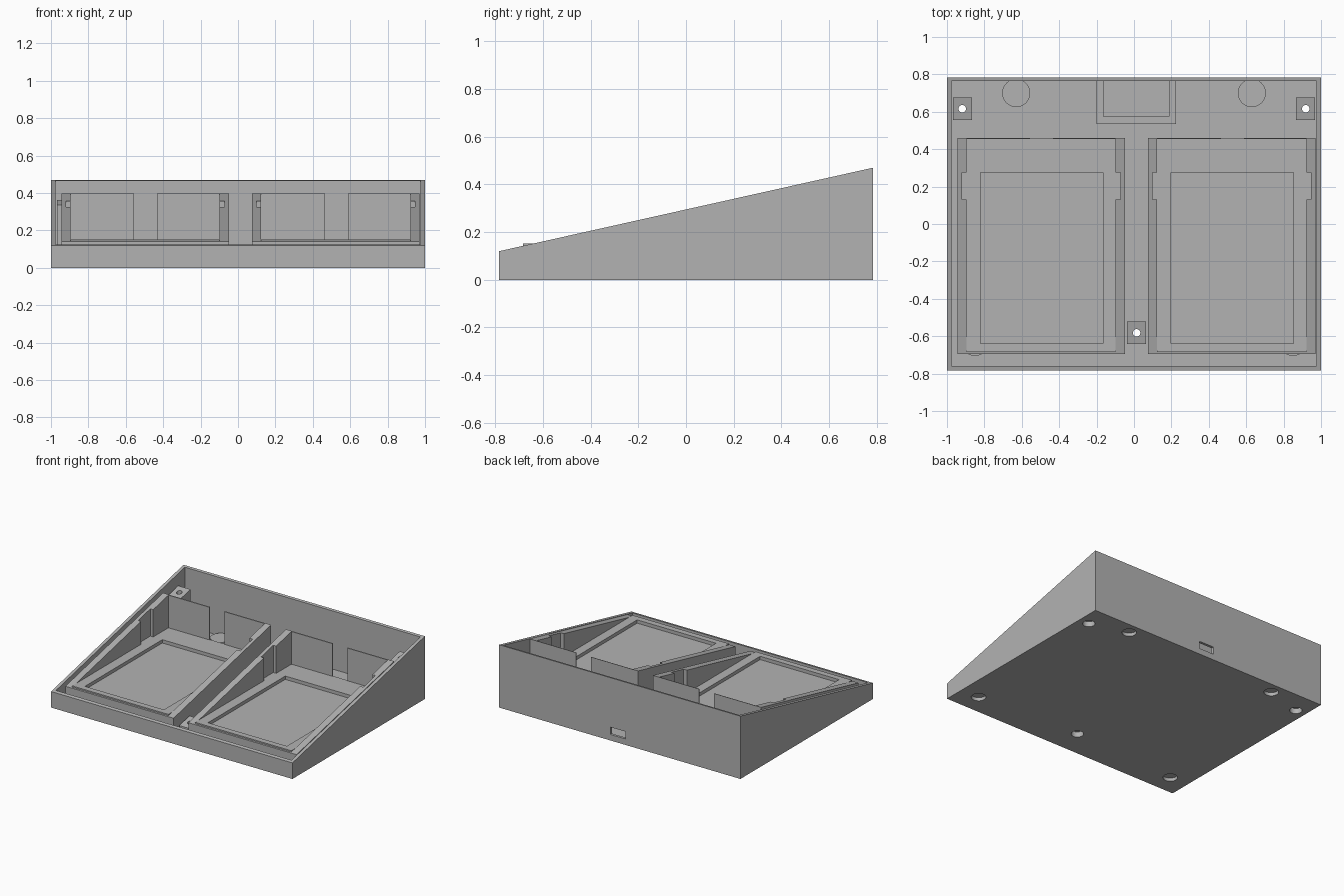
import bpy
import bmesh
import math

cube = bpy.data.objects.get("Cube")
if cube:
    bpy.data.objects.remove(cube)

grey = bpy.data.materials.new("plain grey")
grey.use_nodes = True
COLOUR = (0.45, 0.45, 0.45, 1)
grey.diffuse_color = COLOUR
grey.node_tree.nodes["Principled BSDF"].inputs["Base Color"].default_value = COLOUR

HALF_Y = 0.784
FLOOR = 0.03
DECK = 0.152          # height of the flat pocket floor
SPACING = 1.019       # distance between the two pockets


def rim(y, drop=0.0):
    """Height of the sloping top plane, optionally lowered."""
    return 0.12 + (y + HALF_Y) * 0.35 / (2 * HALF_Y) - drop


def prism(name, outline, bottom, top):
    """Upright prism; top is a height or a function of y."""
    height = top if callable(top) else (lambda y: top)
    bm = bmesh.new()
    low = [bm.verts.new((x, y, bottom)) for x, y in outline]
    high = [bm.verts.new((x, y, height(y))) for x, y in outline]
    bm.faces.new(low[::-1])
    bm.faces.new(high)
    n = len(outline)
    for i in range(n):
        j = (i + 1) % n
        bm.faces.new((low[i], low[j], high[j], high[i]))
    bmesh.ops.recalc_face_normals(bm, faces=bm.faces)
    mesh = bpy.data.meshes.new(name)
    bm.to_mesh(mesh)
    bm.free()
    mesh.materials.append(grey)
    obj = bpy.data.objects.new(name, mesh)
    bpy.context.collection.objects.link(obj)
    return obj


def rect(x0, x1, y0, y1):
    return [(x0, y0), (x1, y0), (x1, y1), (x0, y1)]


def circle(x, y, r, n=32):
    return [(x + r * math.cos(2 * math.pi * i / n),
             y + r * math.sin(2 * math.pi * i / n)) for i in range(n)]


def cut(obj, outline, bottom, top):
    """Subtract a prism from the object."""
    tool = prism("cutter", outline, bottom, top)
    tool.hide_render = True
    mod = obj.modifiers.new("cut", 'BOOLEAN')
    mod.operation = 'DIFFERENCE'
    mod.solver = 'EXACT'
    mod.object = tool
    bpy.context.view_layer.objects.active = obj
    bpy.ops.object.modifier_apply(modifier=mod.name)
    bpy.data.objects.remove(tool)


def smooth(obj):
    bpy.ops.object.select_all(action='DESELECT')
    obj.select_set(True)
    bpy.context.view_layer.objects.active = obj
    bpy.ops.object.shade_smooth_by_angle(angle=math.radians(30))


SCREWS = [(-0.918, 0.616), (0.918, 0.616), (0.014, -0.582)]
FEET = [(-0.63, 0.70), (0.63, 0.70), (-0.85, -0.63), (0.85, -0.63)]

# Wedge shaped case, hollow and open at the top
case = prism("case", rect(-1, 1, -HALF_Y, HALF_Y), 0, rim)
cut(case, rect(-0.976, 0.976, -0.76, 0.765), FLOOR, 1)
cut(case, rect(-0.047, 0.078, 0.7, 0.9), 0.045, 0.1)     # cable slot
for x, y in FEET:
    cut(case, circle(x, y, 0.05), -0.1, 0.025)
for x, y in SCREWS:
    cut(case, circle(x, y, 0.042), -0.1, 0.1)
smooth(case)

# Foot bosses inside the case
for i, (x, y) in enumerate(FEET):
    smooth(prism(f"foot_boss_{i + 1}", circle(x, y, 0.075), FLOOR - 0.003, 0.055))

# Screw posts with counterbored through holes
for i, (x, y) in enumerate(SCREWS):
    post = prism(f"screw_post_{i + 1}", rect(x - 0.051, x + 0.051, y - 0.06, y + 0.06),
                 0.005, lambda v: rim(v, 0.083))
    cut(post, circle(x, y, 0.02), -0.1, 1)
    cut(post, circle(x, y, 0.042), -0.1, 0.04)
    smooth(post)

# U-shaped holder behind the cable slot
prism("socket_holder", [(-0.2, 0.768), (-0.2, 0.535), (0.225, 0.535), (0.225, 0.768),
                        (0.188, 0.768), (0.188, 0.574), (-0.163, 0.574), (-0.163, 0.768)],
      FLOOR - 0.003, 0.11)

# Two pockets: sloped walls, flat deck with a shallow recess
for side, dx in (("right", 0), ("left", SPACING)):
    left, right = -0.895 + dx, -0.098 + dx
    inner = [(left, -0.684), (right, -0.684), (right, 0.13), (right + 0.026, 0.13),
             (right + 0.026, 0.275), (right, 0.275), (right, 0.455), (left, 0.455),
             (left, 0.275), (left - 0.024, 0.275), (left - 0.024, 0.13), (left, 0.13)]
    walls = prism(f"{side}_pocket_walls",
                  rect(-0.944 + dx, -0.048 + dx, -0.694, 0.461), FLOOR - 0.003, rim)
    cut(walls, inner, 0.11, 1)
    cut(walls, rect(-0.555 + dx, -0.432 + dx, 0.4, 0.5), DECK, 1)
    deck = prism(f"{side}_pocket_deck", inner, 0.1, DECK)
    cut(deck, rect(-0.82 + dx, -0.166 + dx, -0.64, 0.275), DECK - 0.025, 1)
